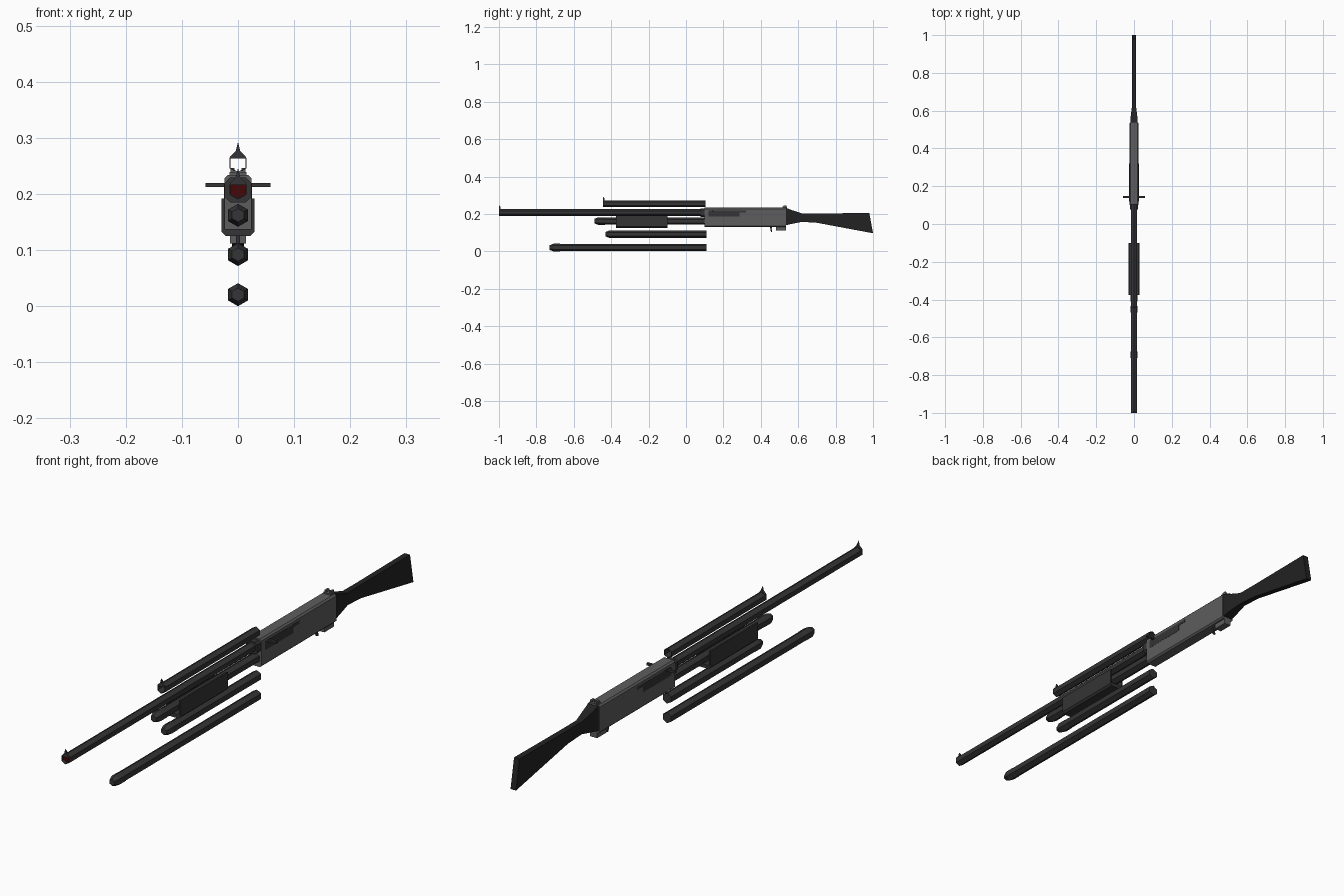
import bpy, bmesh
from math import cos, sin, pi

if "Cube" in bpy.data.objects:
    bpy.data.objects.remove(bpy.data.objects["Cube"])


def material(name, rgb):
    m = bpy.data.materials.new(name)
    m.diffuse_color = (*rgb, 1)
    m.use_nodes = True
    m.node_tree.nodes["Principled BSDF"].inputs["Base Color"].default_value = m.diffuse_color
    return m


DARK = material("dark_steel", (0.035, 0.035, 0.036))
GREY = material("receiver_grey", (0.11, 0.11, 0.11))
BLACK = material("black_stock", (0.016, 0.016, 0.016))
RED = material("dark_red", (0.06, 0.002, 0.002))


def finish(bm, name, mat, recalc=True):
    if recalc:
        bmesh.ops.recalc_face_normals(bm, faces=bm.faces)
    me = bpy.data.meshes.new(name)
    bm.to_mesh(me)
    bm.free()
    ob = bpy.data.objects.new(name, me)
    bpy.context.collection.objects.link(ob)
    me.materials.append(mat)
    return ob


def loft(name, sections, mat, caps=(True, True), closed=False):
    """Skin a list of equally sized point rings."""
    bm = bmesh.new()
    rings = [[bm.verts.new(p) for p in s] for s in sections]
    n = len(rings[0])
    pairs = list(zip(rings, rings[1:])) + ([(rings[-1], rings[0])] if closed else [])
    for a, b in pairs:
        for i in range(n):
            bm.faces.new((a[i], a[(i + 1) % n], b[(i + 1) % n], b[i]))
    if not closed:
        if caps[0]:
            bm.faces.new(rings[0])
        if caps[1]:
            bm.faces.new(rings[-1])
    return finish(bm, name, mat)


def hexagon(y, z, r):
    return [(r * cos(pi / 2 + i * pi / 3), y, z + r * sin(pi / 2 + i * pi / 3)) for i in range(6)]


def hollow_barrel(name, y0, y1, z, r):
    return loft(name, [hexagon(y0, z, r), hexagon(y1, z, r),
                       hexagon(y1, z, r * .88), hexagon(y0, z, r * .88)], DARK, closed=True)


def magazine_tube(name, y0, y1, z):
    # narrow nose, full-width cap, slightly thinner tube
    prof = [(y0, .012), (y0 + .022, .0205), (y0 + .055, .0205), (y0 + .057, .0195), (y1, .0195)]
    return loft(name, [hexagon(y, z, r) for y, r in prof], DARK)


def section(pts, y):
    return [(x, y, z) for x, z in pts]


def box(name, x, y, z, mat):
    pts = [(x[0], z[0]), (x[1], z[0]), (x[1], z[1]), (x[0], z[1])]
    return loft(name, [section(pts, y[0]), section(pts, y[1])], mat)


def side_profile(name, pts, w, mat):
    """Extrude a (y, z) outline across x."""
    return loft(name, [[(s * w, y, z) for y, z in pts] for s in (-1, 1)], mat)


# Barrels, each with a blade sight rising from flared feet
def front_sight(name, y, z):
    pts = [(-.015, z + .008), (.015, z + .008), (.0135, z + .012), (.004, z + .022),
           (0, z + .038), (-.004, z + .022), (-.0135, z + .012), (0 - .015, z + .009)]
    back = [(px * .9, pz if pz < z + .025 else z + .03) for px, pz in pts]
    return loft(name, [section(pts, y), section(back, y + .009)], DARK)


hollow_barrel("long_barrel", -1.0, .11, .208, .018)
loft("bore_plug", [hexagon(-.99, .208, .016), hexagon(-.985, .208, .016)], RED)
front_sight("long_barrel_sight", -1.0, .208)
hollow_barrel("short_barrel", -.445, .105, .255, .018)
front_sight("short_barrel_sight", -.445, .255)

# Magazine tubes of three lengths
magazine_tube("fitted_magazine_tube", -.49, .11, .162)
magazine_tube("short_magazine_tube", -.43, .11, .092)
magazine_tube("long_magazine_tube", -.73, .11, .0205)

# Fore-end: U-shaped shell open at the top
outer = [(-.029, .192), (-.029, .132), (-.022, .125), (.022, .125), (.029, .132), (.029, .192)]
inner = [(.023, .192), (.023, .138), (-.023, .138), (-.023, .192)]
u = outer + inner
loft("fore_end", [section(u, -.375), section(u, -.1)], DARK)

# Receiver with chamfered top and bottom edges
def octagon(w, z0, z1, c):
    return [(-w + c, z0), (w - c, z0), (w, z0 + c), (w, z1 - c),
            (w - c, z1), (-w + c, z1), (-w, z1 - c), (-w, z0 + c)]


body = octagon(.0245, .131, .234, .006)
loft("receiver", [section(body, .1), section(body, .535)], GREY)
collar = octagon(.022, .185, .229, .008)
loft("barrel_collar", [section(collar, .078), section(collar, .102)], DARK)

# Ejection ports, bolt slots and charging handles on both sides
for s, side in ((1, "right"), (-1, "left")):
    xr = sorted((s * .022, s * .0252))
    box(f"{side}_ejection_port", xr, (.12, .285), (.187, .218), DARK)
    box(f"{side}_bolt_slot", xr, (.28, .32), (.208, .219), DARK)
box("charging_handle", (-.058, .058), (.138, .147), (.212, .22), DARK)

# Rear sight: base with two ears
box("rear_sight_base", (-.015, .015), (.515, .54), (.232, .239), GREY)
for s, side in ((1, "right"), (-1, "left")):
    box(f"{side}_rear_sight_ear", sorted((s * .006, s * .013)), (.52, .537), (.238, .246), GREY)

# Trigger housing and curved trigger
box("trigger_housing", (-.014, .014), (.48, .535), (.112, .134), GREY)
side_profile("trigger", [(.449, .133), (.46, .133), (.458, .12), (.461, .103),
                         (.454, .105), (.451, .118)], .004, DARK)

# Stock: tapering grip flowing into the butt
stock = [(.535, .02, .14, .233), (.565, .018, .147, .221), (.62, .011, .158, .203),
         (.7, .0105, .153, .203)]
rings = [[(-w, y, a), (w, y, a), (w, y, b), (-w, y, b)] for y, w, a, b in stock]
rings.append([(-.011, 1.0, .097), (.011, 1.0, .097), (.011, .98, .205), (-.011, .98, .205)])
loft("stock", rings, BLACK)
